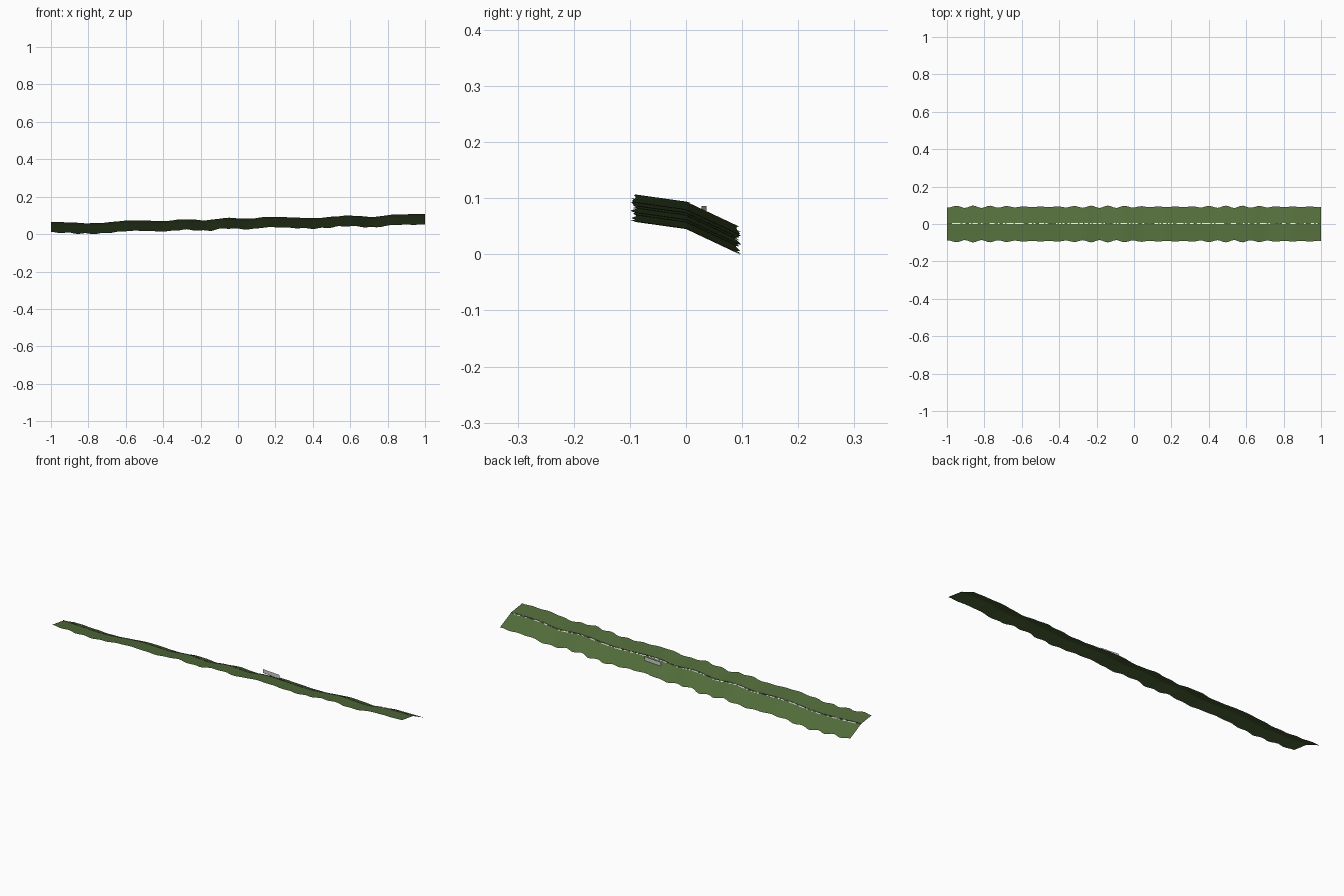
import bpy, bmesh, math, random
from mathutils import Vector

random.seed(4)
cube = bpy.data.objects.get("Cube")
if cube:
    bpy.data.objects.remove(cube)


def material(name, color):
    m = bpy.data.materials.new(name)
    m.use_nodes = True
    m.diffuse_color = (*color, 1)
    m.node_tree.nodes["Principled BSDF"].inputs["Base Color"].default_value = (*color, 1)
    return m


GRASS = material("grass green", (0.085, 0.15, 0.043))
WHITE = material("off white", (0.8, 0.8, 0.8))
DARK = material("dark grey", (0.06, 0.065, 0.075))
GREY = material("light grey", (0.66, 0.66, 0.66))

# Ridge height along the strip as (x, z)
RIDGE = [(-1, .052), (-.78, .045), (-.55, .061), (-.4, .057), (-.28, .067),
         (-.18, .061), (-.05, .074), (.05, .069), (.17, .08), (.4, .073),
         (.6, .086), (.72, .079), (.85, .093), (1, .094)]


def ridge(x):
    for (xa, za), (xb, zb) in zip(RIDGE, RIDGE[1:]):
        if x <= xb:
            t = (x - xa) / (xb - xa)
            return za + (zb - za) * t * t * (3 - 2 * t)
    return RIDGE[-1][1]


def half_width(x):
    swell = 0.5 + 0.5 * math.cos(math.tau * (x + 0.85) / 0.69)
    return 0.092 + (0.0015 + 0.005 * swell) * math.cos(math.tau * (x + 0.95) / 0.09)


def ground(x, y):
    """Gentle rise to the front, steeper fall to the back."""
    return ridge(x) - (0.14 if y < 0 else 0.47) * y


def sheet(name, row, mats, pick=lambda: 0, steps=130):
    """Loft a row of points along x; pick gives a material, or None for a gap."""
    bm = bmesh.new()
    rows = [[bm.verts.new(p) for p in row(-1 + 2 * i / steps)] for i in range(steps + 1)]
    for a, b in zip(rows, rows[1:]):
        index = pick()
        if index is None:
            continue
        for j in range(len(a) - 1):
            f = bm.faces.new((a[j], b[j], b[j + 1], a[j + 1]))
            f.material_index = index
    bmesh.ops.delete(bm, geom=[v for v in bm.verts if not v.link_faces], context='VERTS')
    mesh = bpy.data.meshes.new(name)
    bm.to_mesh(mesh)
    bm.free()
    for m in mats:
        mesh.materials.append(m)
    obj = bpy.data.objects.new(name, mesh)
    bpy.context.collection.objects.link(obj)


# Hillside: two slopes meeting at a ridge
def hill_row(x):
    w = half_width(x)
    return [Vector((x, y, ground(x, y))) for y in (-w, 0, w)]


sheet("hillside", hill_row, [GRASS])


# Low broken kerb standing along the ridge
def kerb_row(x):
    return [Vector((x, 0, ridge(x) + h)) for h in (0, 0.003)]


sheet("kerb", kerb_row, [DARK, GREY],
      lambda: random.choice((0, 0, 1, 1, None)), 220)


# Broken path line beside the kerb
def line_row(x):
    return [Vector((x, y, ground(x, y) + 0.0015)) for y in (0.001, 0.006)]


sheet("path_line", line_row, [WHITE, DARK],
      lambda: random.choice((0, 0, 0, 1, None, None)), 220)

# Upright sign plate beside the path
bpy.ops.mesh.primitive_plane_add(size=1, location=(0.167, 0.032, 0.0765),
                                 rotation=(math.pi / 2, 0, -0.09))
sign = bpy.context.object
sign.name = "sign_plate"
sign.scale = (0.1, 0.02, 1)
sign.data.materials.append(GREY)
